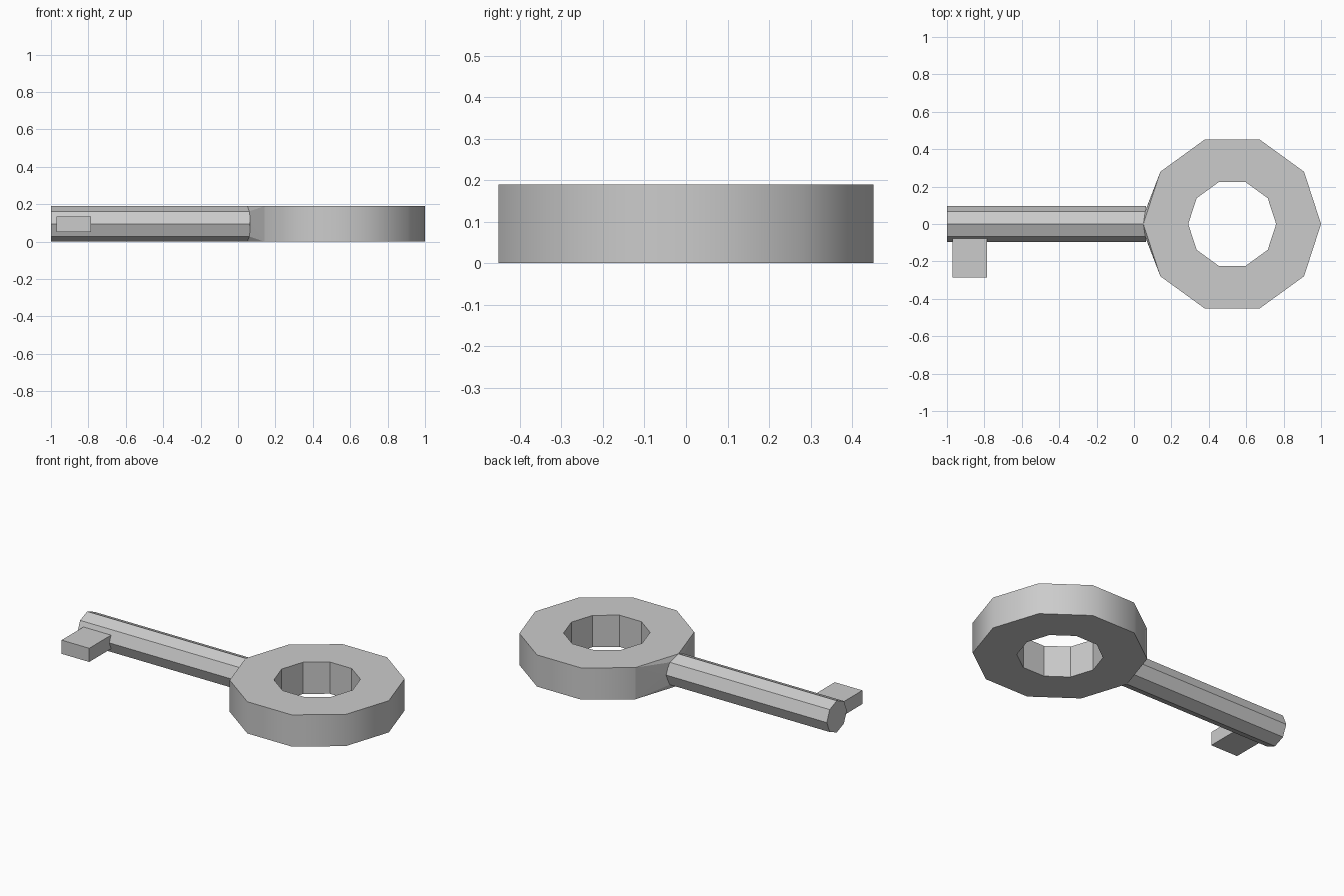
import bpy, bmesh, math
from mathutils import Vector

if "Cube" in bpy.data.objects:
    bpy.data.objects.remove(bpy.data.objects["Cube"])

H = 0.19            # thickness of the whole key
M = H / 2
CX, RO, RI = 0.525, 0.475, 0.235
N = 10


def finish(name, bm):
    bmesh.ops.recalc_face_normals(bm, faces=bm.faces)
    mesh = bpy.data.meshes.new(name)
    bm.to_mesh(mesh)
    bm.free()
    obj = bpy.data.objects.new(name, mesh)
    bpy.context.collection.objects.link(obj)
    return obj


def circle(bm, r, z):
    return [bm.verts.new((CX + r * math.cos(math.tau * i / N),
                          r * math.sin(math.tau * i / N), z)) for i in range(N)]


# Ten-sided ring handle: smooth outer wall, faceted hole
bm = bmesh.new()
loops = [circle(bm, RO, 0), circle(bm, RO, H), circle(bm, RI, H), circle(bm, RI, 0)]
for k in range(4):
    a, b = loops[k], loops[(k + 1) % 4]
    for i in range(N):
        j = (i + 1) % N
        f = bm.faces.new((a[i], a[j], b[j], b[i]))
        f.smooth = (k == 0)
for e in bm.edges:
    on_outer_wall = all((v.co.xy - Vector((CX, 0))).length > RO - 0.01 for v in e.verts)
    vertical = abs(e.verts[0].co.z - e.verts[1].co.z) > 0.1
    e.smooth = on_outer_wall and vertical
finish("ring_handle", bm)

# Eight-sided shaft
bm = bmesh.new()
prof = [(M * math.cos(math.tau * i / 8), M + M * math.sin(math.tau * i / 8)) for i in range(8)]
ends = [[bm.verts.new((x, y, z)) for y, z in prof] for x in (-1.0, 0.065)]
for i in range(8):
    j = (i + 1) % 8
    bm.faces.new((ends[0][i], ends[0][j], ends[1][j], ends[1][i]))
bm.faces.new(ends[0])
finish("shaft", bm)

# Flared transition from the shaft to the ring wall
bm = bmesh.new()
cx, cy = CX - RO * math.cos(math.pi / 5), RO * math.sin(math.pi / 5)
pts = [(CX - RO, 0, 0), (CX - RO, 0, H)]
for s in (-1, 1):
    pts += [(cx, s * cy, z) for z in (0, 0.045, 0.145, H)]
    pts += [(0.06, s * 0.067, M - 0.067), (0.06, s * 0.067, M + 0.067), (0.07, s * M, M)]
bmesh.ops.convex_hull(bm, input=[bm.verts.new(p) for p in pts])
bm.normal_update()
hidden = [f for f in bm.faces if abs(f.normal.z) > 0.99 or f.normal.x > 0.9]
bmesh.ops.delete(bm, geom=hidden, context='FACES')
finish("shaft_transition", bm)

# Single rectangular tooth
bm = bmesh.new()
bmesh.ops.create_cube(bm, size=1)
for v in bm.verts:
    v.co.x = -0.97 if v.co.x < 0 else -0.787
    v.co.y = -0.285 if v.co.y < 0 else -0.07
    v.co.z = 0.053 if v.co.z < 0 else 0.135
finish("tooth", bm)
